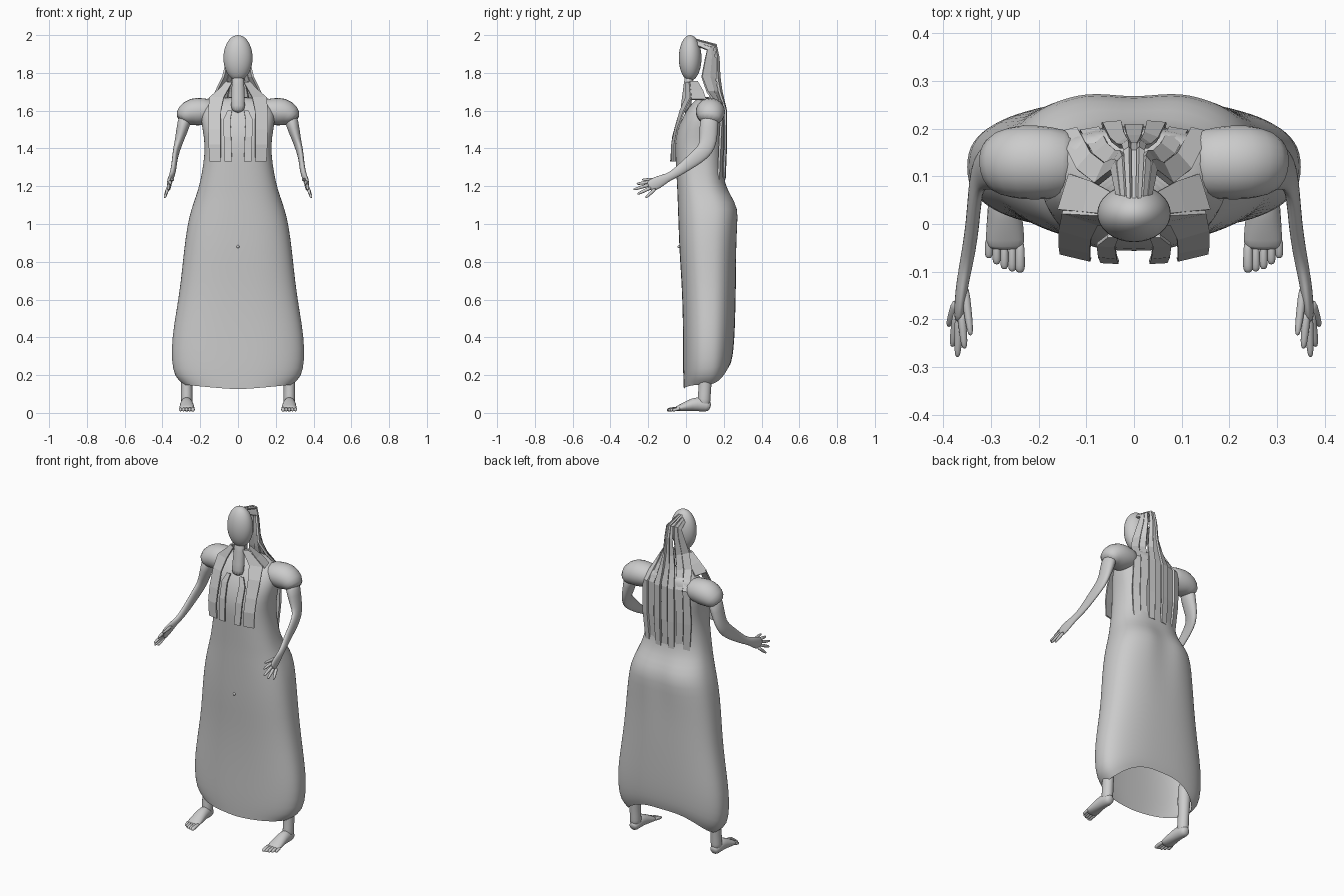
import bpy, bmesh
from math import sin, cos, pi, copysign
from mathutils import Vector


def loft(name, rings, closed=True, cap0=True, cap1=True, mirror=False, subsurf=1, thick=0, smooth=True):
    """Skin a list of equal-length point rows into one object."""
    bm = bmesh.new()
    rows = [[bm.verts.new(p) for p in r] for r in rings]
    n = len(rows[0])
    for a, b in zip(rows, rows[1:]):
        for i in range(n if closed else n - 1):
            j = (i + 1) % n
            bm.faces.new((a[i], a[j], b[j], b[i]))
    if closed and cap0:
        bm.faces.new(rows[0][::-1])
    if closed and cap1:
        bm.faces.new(rows[-1])
    bmesh.ops.recalc_face_normals(bm, faces=bm.faces)
    me = bpy.data.meshes.new(name)
    bm.to_mesh(me)
    bm.free()
    ob = bpy.data.objects.new(name, me)
    bpy.context.collection.objects.link(ob)
    if smooth:
        for p in me.polygons:
            p.use_smooth = True
    if mirror:
        m = ob.modifiers.new("mirror", "MIRROR")
        m.use_mirror_merge = False
    if thick:
        s = ob.modifiers.new("thickness", "SOLIDIFY")
        s.thickness = thick
        s.offset = 0
    if subsurf:
        s = ob.modifiers.new("smooth", "SUBSURF")
        s.levels = s.render_levels = subsurf
    return ob


def tube(name, path, ref=(1, 0, 0), n=12, **kw):
    """Elliptical tube; each path entry is x, y, z, radius along ref, other radius."""
    pts = [Vector(p[:3]) for p in path]
    rings = []
    for i, p in enumerate(path):
        t = (pts[min(i + 1, len(pts) - 1)] - pts[max(i - 1, 0)]).normalized()
        u = Vector(ref)
        u = (u - t * u.dot(t)).normalized()
        v = t.cross(u)
        rings.append([pts[i] + u * p[3] * cos(2 * pi * k / n) + v * p[4] * sin(2 * pi * k / n)
                      for k in range(n)])
    return loft(name, rings, **kw)


# Head
bpy.ops.mesh.primitive_uv_sphere_add(segments=32, ring_count=20, radius=1, location=(0, 0.022, 1.879))
head = bpy.context.object
head.name = "head"
head.scale = (0.077, 0.06, 0.121)
bpy.ops.object.shade_smooth()

# Neck
tube("neck", [(0, 0.02, 1.80, 0.033, 0.025), (0, 0.012, 1.74, 0.034, 0.025),
              (0, 0.005, 1.66, 0.037, 0.028), (0, -0.005, 1.585, 0.041, 0.03)])

# Gown: z, half width, front y, back y, back hem lift, seat cleft
gown = [(0.125, 0.29, -0.012, 0.235, 0.13, 0), (0.19, 0.338, -0.015, 0.245, 0.1, 0),
        (0.28, 0.353, -0.016, 0.252, 0.06, 0), (0.40, 0.35, -0.016, 0.258, 0.02, 0),
        (0.55, 0.325, -0.018, 0.262, 0, 0), (0.70, 0.302, -0.024, 0.265, 0, 0),
        (0.85, 0.288, -0.035, 0.268, 0, 0.004), (1.0, 0.268, -0.04, 0.277, 0, 0.012),
        (1.08, 0.247, -0.043, 0.283, 0, 0.016), (1.15, 0.222, -0.045, 0.245, 0, 0.01),
        (1.21, 0.203, -0.048, 0.205, 0, 0), (1.32, 0.182, -0.054, 0.195, 0, 0),
        (1.42, 0.174, -0.06, 0.2, 0, 0), (1.5, 0.188, -0.045, 0.205, 0, 0),
        (1.58, 0.2, -0.012, 0.205, 0, 0), (1.64, 0.175, 0.03, 0.2, 0, 0),
        (1.675, 0.1, 0.07, 0.185, 0, 0)]
N = 40
rings = []
for z, w, f, b, lift, cleft in gown:
    ring = []
    for k in range(N):
        c, s = cos(2 * pi * k / N), sin(2 * pi * k / N)
        x = w * copysign(abs(c) ** 0.8, c)
        y = (f + b) / 2 + (b - f) / 2 * copysign(abs(s) ** 0.8, s)
        if s > 0:
            y -= cleft * max(0, 1 - abs(x) / 0.09)
        side = 0.025 * abs(c) if z < 0.15 else 0
        ring.append((x, y, z + lift * max(0, s) ** 2 + side))
    rings.append(ring)
loft("gown", rings, cap0=False)

# Navel bump
bpy.ops.mesh.primitive_uv_sphere_add(segments=12, ring_count=8, radius=0.008, location=(0, -0.037, 0.88))
bpy.context.object.name = "navel"
bpy.ops.object.shade_smooth()

# Sleeves
tube("sleeve", [(0.11, 0.125, 1.60, 0.07, 0.06), (0.18, 0.128, 1.596, 0.08, 0.073),
                (0.235, 0.13, 1.595, 0.083, 0.081), (0.28, 0.128, 1.575, 0.072, 0.066),
                (0.298, 0.12, 1.54, 0.055, 0.04)], ref=(0, 1, 0), mirror=True)

# Arms
tube("arm", [(0.275, 0.125, 1.58, 0.042, 0.055), (0.295, 0.12, 1.50, 0.032, 0.05),
             (0.312, 0.118, 1.44, 0.024, 0.048), (0.325, 0.105, 1.395, 0.019, 0.045),
             (0.334, 0.06, 1.355, 0.015, 0.04), (0.338, 0.0, 1.31, 0.015, 0.033),
             (0.347, -0.06, 1.265, 0.015, 0.024), (0.355, -0.10, 1.245, 0.014, 0.022),
             (0.362, -0.14, 1.225, 0.013, 0.034), (0.366, -0.185, 1.203, 0.012, 0.035),
             (0.368, -0.2, 1.195, 0.008, 0.022)], mirror=True)

# Fingers: base and tip
digits = [((0.356, -0.125, 1.235), (0.342, -0.235, 1.235)), ((0.362, -0.18, 1.225), (0.355, -0.262, 1.212)),
          ((0.366, -0.185, 1.21), (0.37, -0.28, 1.182)), ((0.37, -0.18, 1.195), (0.381, -0.258, 1.158)),
          ((0.372, -0.16, 1.188), (0.389, -0.215, 1.138))]
for i, (a, b) in enumerate(digits):
    a, b = Vector(a), Vector(b)
    tube(f"finger_{i}", [(*a.lerp(b, t), r, r) for t, r in ((0, 0.011), (0.5, 0.0095), (0.85, 0.008), (1, 0.004))],
         n=8, mirror=True)

# Legs and feet
tube("shin", [(0.272, 0.11, 0.36, 0.042, 0.042), (0.272, 0.105, 0.22, 0.035, 0.038),
              (0.272, 0.1, 0.13, 0.03, 0.034), (0.272, 0.095, 0.07, 0.033, 0.036),
              (0.272, 0.095, 0.03, 0.03, 0.034)], mirror=True)
tube("foot", [(0.272, 0.13, 0.03, 0.018, 0.018), (0.272, 0.115, 0.036, 0.03, 0.033),
              (0.272, 0.06, 0.05, 0.034, 0.042), (0.271, 0.01, 0.037, 0.039, 0.029),
              (0.27, -0.035, 0.025, 0.043, 0.018), (0.27, -0.055, 0.02, 0.04, 0.012)], mirror=True)
for i in range(5):
    x, tip = 0.239 + 0.0163 * i, (-0.102, -0.1, -0.095, -0.085, -0.072)[i]
    r = 0.011 if i == 0 else 0.009
    tube(f"toe_{i}", [(x, -0.03, 0.024, r, r), (x, tip + 0.025, 0.02, r, r),
                      (x, tip + 0.008, 0.015, r * 1.1, r), (x, tip, 0.013, r * 0.6, r * 0.6)],
         n=8, mirror=True)

# Back hair locks: z, centre y, half width, forward wrap at the sides
hair = [(1.98, 0.04, 0.03, 0.0), (1.95, 0.16, 0.045, 0.05), (1.88, 0.175, 0.056, 0.075),
        (1.78, 0.18, 0.08, 0.10), (1.70, 0.19, 0.12, 0.08), (1.6, 0.212, 0.16, 0.025),
        (1.4, 0.212, 0.165, 0.035), (1.235, 0.205, 0.15, 0.035)]
LOCKS = 7
for i in range(LOCKS):
    s0 = -1 + 2 * i / LOCKS + 0.02
    s1 = -1 + 2 * (i + 1) / LOCKS - 0.02
    rows = [[(w * s, y - d * s * s - 0.008 * (i % 2), z - (0.03 * s * s if z > 1.9 else 0))
             for s in (s0, s1)] for z, y, w, d in hair]
    loft(f"back_lock_{i}", rows, closed=False, subsurf=0, thick=0.012, smooth=False)

# Front locks lying on the chest: inner x, outer x, inner y, outer y, z
outer = [(0.03, 0.06, 0.0, 0.02, 1.75), (0.075, 0.15, 0.0, 0.025, 1.67), (0.09, 0.157, -0.03, -0.01, 1.6),
         (0.092, 0.157, -0.058, -0.045, 1.5), (0.092, 0.155, -0.075, -0.06, 1.42),
         (0.09, 0.15, -0.074, -0.06, 1.33)]
inner = [(0.032, 0.055, -0.025, -0.025, 1.6), (0.04, 0.078, -0.045, -0.043, 1.55),
         (0.036, 0.075, -0.07, -0.066, 1.46), (0.032, 0.07, -0.08, -0.078, 1.33)]
shoulder = [(0.035, 0.06, 0.06, 0.02, 1.755), (0.09, 0.105, 0.09, 0.025, 1.705), (0.135, 0.158, 0.105, 0.03, 1.66)]
for name, rows in (("front_lock_outer", outer), ("front_lock_inner", inner), ("shoulder_lock", shoulder)):
    loft(name, [[(a, ya, z), (b, yb, z)] for a, b, ya, yb, z in rows], closed=False,
         subsurf=0, thick=0.008, smooth=False, mirror=True)
